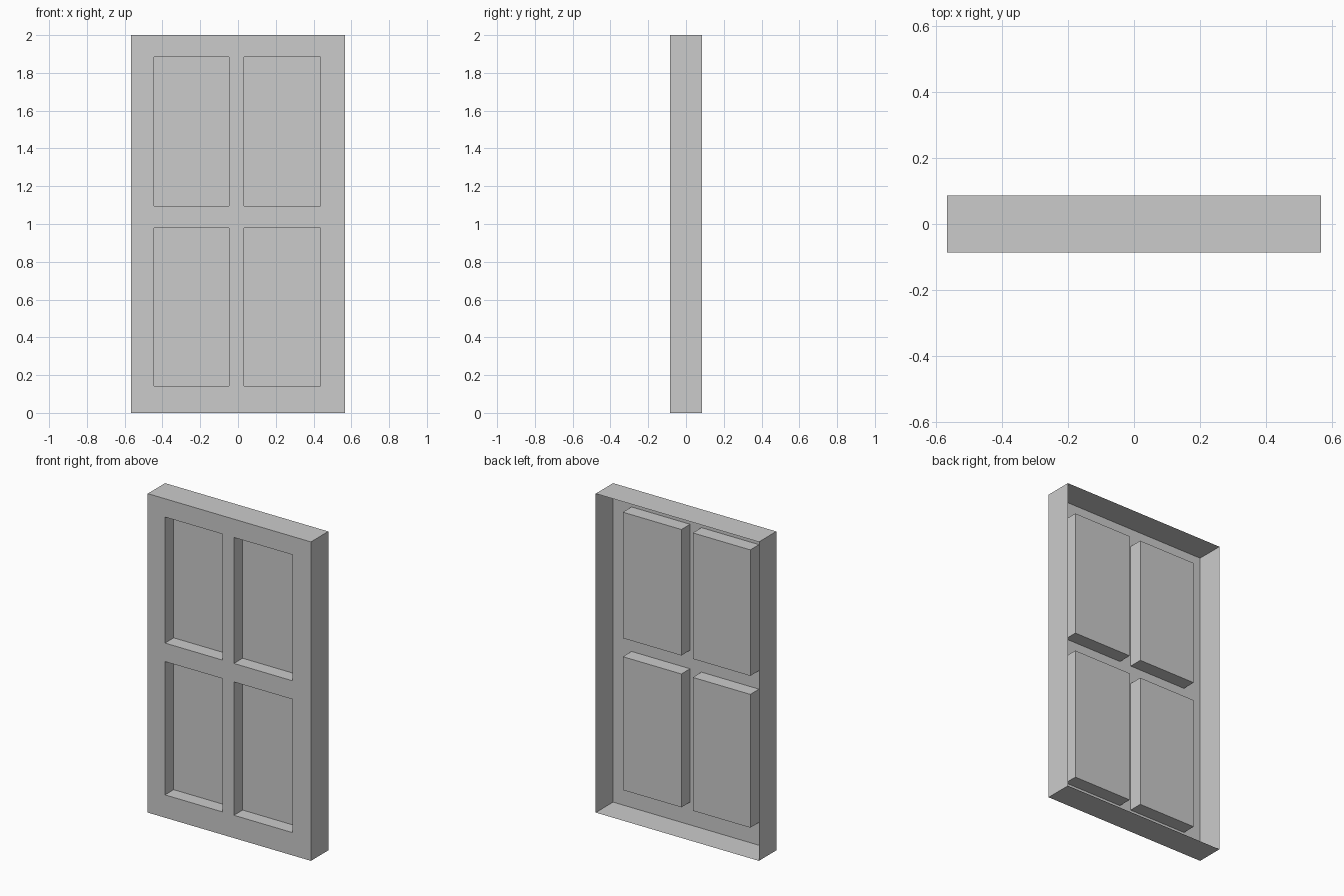
import bpy, bmesh
from mathutils import Vector

if "Cube" in bpy.data.objects:
    bpy.data.objects.remove(bpy.data.objects["Cube"])

W, D = 0.566, 0.086           # half width, half depth
RECESS = 0.086
XS = [-W, -0.446, -0.047, 0.032, 0.438, W]
ZS = [0, 0.143, 0.979, 1.095, 1.885, 2.0]

bm = bmesh.new()

# front sheet: grid of stiles, rails and panel openings
v = [[bm.verts.new((x, -D, z)) for x in XS] for z in ZS]
panels = []
for j in range(5):
    for i in range(5):
        f = bm.faces.new((v[j][i], v[j][i + 1], v[j + 1][i + 1], v[j + 1][i]))
        if i in (1, 3) and j in (1, 3):
            panels.append(f)
rim = [e for e in bm.edges if e.is_boundary]


def push_back(geom, depth):
    verts = [g for g in geom if isinstance(g, bmesh.types.BMVert)]
    bmesh.ops.translate(bm, verts=verts, vec=Vector((0, depth, 0)))


# four recessed panels, pressed through the sheet
for f in panels:
    ext = bmesh.ops.extrude_discrete_faces(bm, faces=[f])
    push_back(list(ext["faces"][0].verts), RECESS)

# outer edge walls, leaving the back open
push_back(bmesh.ops.extrude_edge_only(bm, edges=rim)["geom"], 2 * D)

# merge the flat grid cells of the outer walls and frame
bmesh.ops.remove_doubles(bm, verts=bm.verts[:], dist=1e-5)
bmesh.ops.recalc_face_normals(bm, faces=bm.faces[:])
front = [f for f in bm.faces if all(abs(p.co.y + D) < 1e-5 for p in f.verts)]
if front and front[0].normal.y > 0:
    bmesh.ops.reverse_faces(bm, faces=bm.faces[:])

mesh = bpy.data.meshes.new("door_panel")
bm.to_mesh(mesh)
bm.free()
door = bpy.data.objects.new("door_panel", mesh)
bpy.context.collection.objects.link(door)
